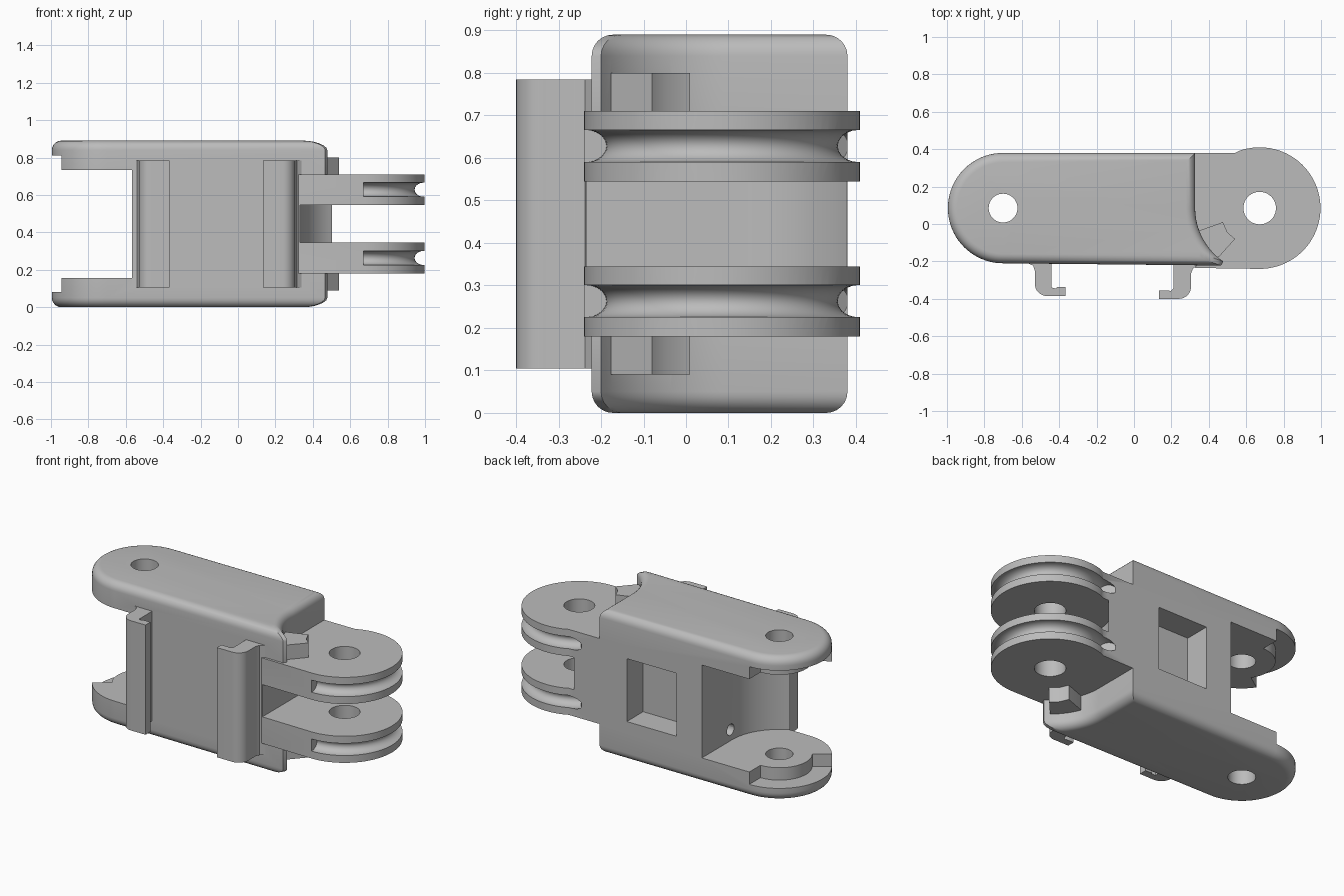
import bpy, bmesh, math
from mathutils import Vector

if "Cube" in bpy.data.objects:
    bpy.data.objects.remove(bpy.data.objects["Cube"])

H = 0.89                      # overall height
EAR = (-0.70, 0.085)          # pivot of the forked end
LUG = (0.672, 0.085)          # pivot of the lug end

grey = bpy.data.materials.new("plain_grey")
grey.diffuse_color = (0.50, 0.50, 0.50, 1)
grey.use_nodes = True
grey.node_tree.nodes["Principled BSDF"].inputs["Base Color"].default_value = grey.diffuse_color


def arc(c, r, a0, a1, n=24):
    return [(c[0] + r * math.cos(math.radians(a0 + (a1 - a0) * i / n)),
             c[1] + r * math.sin(math.radians(a0 + (a1 - a0) * i / n))) for i in range(n + 1)]


def loft(name, rings):
    """Skin a list of equal-length closed 3D rings and cap both ends."""
    bm = bmesh.new()
    vs = [[bm.verts.new(p) for p in ring] for ring in rings]
    n = len(vs[0])
    for a, b in zip(vs, vs[1:]):
        for i in range(n):
            bm.faces.new((a[i], a[(i + 1) % n], b[(i + 1) % n], b[i]))
    bm.faces.new(vs[0])
    bm.faces.new(vs[-1])
    bmesh.ops.recalc_face_normals(bm, faces=bm.faces)
    me = bpy.data.meshes.new(name)
    bm.to_mesh(me)
    bm.free()
    ob = bpy.data.objects.new(name, me)
    me.materials.append(grey)
    bpy.context.collection.objects.link(ob)
    return ob


def prism(name, pts, z0, z1):
    return loft(name, [[(x, y, z) for x, y in pts] for z in (z0, z1)])


def combine(target, tool, op):
    m = target.modifiers.new(op, 'BOOLEAN')
    m.operation, m.solver, m.object = op, 'EXACT', tool
    bpy.context.view_layer.objects.active = target
    bpy.ops.object.modifier_apply(modifier=m.name)
    bpy.data.objects.remove(tool)


# main body: outline inset by d, stacked into rounded top and bottom rims
def body_outline(d):
    r = 0.345 + d
    end = math.degrees(math.asin((-0.285 + d) / r))
    sweep = arc(LUG, r, 180, 180 - end, 16)
    tip = (sweep[-1][0] - 0.012, -0.222 + d)
    return arc(EAR, 0.295 - d, 90, 270, 40) + [tip] + sweep[::-1] + [(LUG[0] - r, 0.38 - d)]


R = 0.05
rim = [(R * (1 - math.sin(t)), R * (1 - math.cos(t)))
       for t in (math.radians(90 * i / 6) for i in range(7))]
levels = [(d, z) for d, z in rim]                     # wall inset, distance from rim
stack = [(d, H - z) for d, z in levels] + [(d, z) for d, z in reversed(levels)]
stack = sorted(stack, key=lambda s: s[1])
body = loft("link_body", [[(x, y, z) for x, y in body_outline(d)] for d, z in stack])

# lug block with round end
lug = [(0.2, -0.2), (0.33, -0.235)] + arc(LUG, 0.325, -90, 114, 48) + [(0.2, 0.38)]
lug = [(x, min(y, 0.38) if x < 0.54 else y) for x, y in lug]
combine(body, prism("lug_block", lug, 0.18, 0.71), 'UNION')

# stop tabs above and below the lugs
tab = [(0.3, -0.06), (0.35, -0.035), (0.475, 0.01), (0.50, -0.045), (0.54, -0.08),
       (0.455, -0.175), (0.40, -0.19)]
for z0, z1 in ((0.09, 0.19), (0.70, 0.80)):
    combine(body, prism("stop_tab", tab, z0, z1), 'UNION')

# clip hooks on the front
left_hook = ([(-0.44, -0.19), (-0.58, -0.19), (-0.565, -0.211), (-0.54, -0.222), (-0.53, -0.25)]
             + arc((-0.465, -0.32), 0.065, 180, 270, 8)
             + [(-0.365, -0.385), (-0.365, -0.337), (-0.41, -0.337), (-0.42, -0.345), (-0.44, -0.34)])
right_hook = ([(0.21, -0.19), (0.21, -0.345), (0.195, -0.36), (0.185, -0.355), (0.135, -0.355), (0.135, -0.40)]
              + arc((0.24, -0.335), 0.065, 270, 360, 8)
              + [(0.305, -0.265), (0.315, -0.238), (0.34, -0.222), (0.34, -0.19)])
for pts in (left_hook, right_hook):
    combine(body, prism("hook", pts, 0.105, 0.785), 'UNION')

# fork slot, with a wall that clears the neighbouring lug
slot = ([(-0.375, 0.6)] + arc(EAR, 0.325, 0, -70, 20)
        + [(-0.589, -0.6), (-1.3, -0.6), (-1.3, 0.6)])
combine(body, prism("slot", slot, 0.157, 0.733), 'DIFFERENCE')

# relief sector around the ear bosses
notch = arc(EAR, 0.185, 90, 214, 24) + arc(EAR, 0.6, 214, 90, 24)
combine(body, prism("ear_relief", notch, 0.08, 0.81), 'DIFFERENCE')

# gap between the two lugs
gap = [(0.332, -0.6)] + arc(LUG, 0.34, 180, 120, 16) + [(0.502, 0.6), (1.3, 0.6), (1.3, -0.6)]
combine(body, prism("lug_gap", gap, 0.345, 0.545), 'DIFFERENCE')

# pivot holes
for c, r in ((EAR, 0.077), (LUG, 0.087)):
    combine(body, prism("pivot_hole", arc(c, r, 0, 352.5, 47), -0.1, 1), 'DIFFERENCE')

# rounded grooves running around each lug
for z in (0.263, 0.628):
    rings = []
    for i in range(49):
        a = math.radians(-90 + 217 * i / 48)
        ring = []
        for j in range(20):
            t = 2 * math.pi * j / 20
            rr = 0.322 + 0.050 * math.cos(t)
            ring.append((LUG[0] + rr * math.cos(a), LUG[1] + rr * math.sin(a),
                         z + 0.038 * math.sin(t)))
        rings.append(ring)
    combine(body, loft("groove", rings), 'DIFFERENCE')

# square pocket in the back
pocket = [(-0.20, 0.22), (0.14, 0.22), (0.14, 0.5), (-0.20, 0.5)]
combine(body, prism("pocket", pocket, 0.245, 0.635), 'DIFFERENCE')

# small bore in the slot wall
rings = [[(x, 0.10 + 0.035 * math.cos(2 * math.pi * i / 20),
           0.225 + 0.035 * math.sin(2 * math.pi * i / 20)) for i in range(20)] for x in (-0.45, -0.25)]
combine(body, loft("bore", rings), 'DIFFERENCE')

# smooth the curves, keep edges sharp
bpy.ops.object.select_all(action='DESELECT')
body.select_set(True)
bpy.context.view_layer.objects.active = body
bpy.ops.object.shade_smooth_by_angle(angle=math.radians(30))
